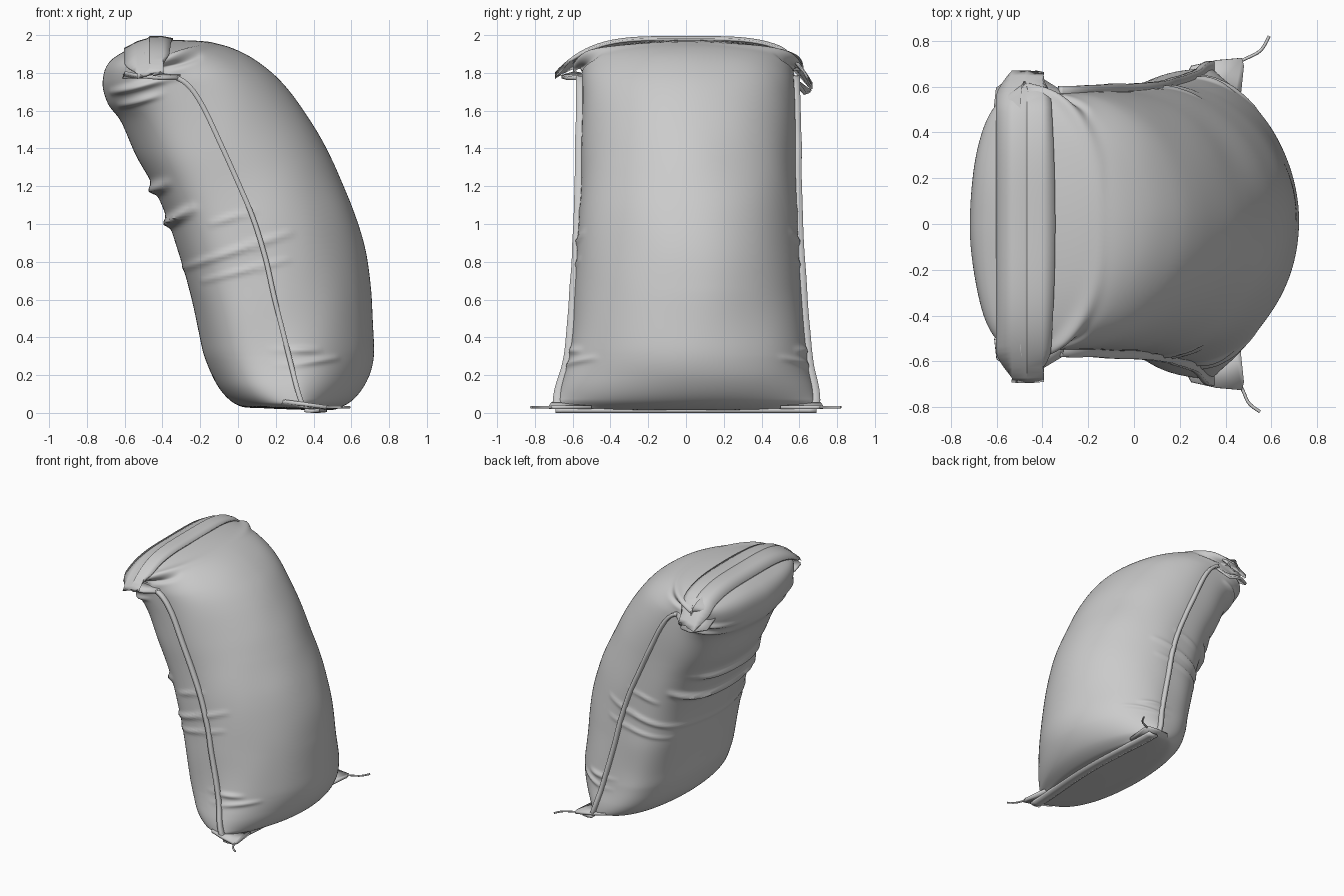
import bpy, bmesh, math
from mathutils import Vector, noise

if "Cube" in bpy.data.objects:
    bpy.data.objects.remove(bpy.data.objects["Cube"])

cloth = bpy.data.materials.new("grey cloth")
cloth.use_nodes = True
GREY = (0.6, 0.6, 0.6, 1)
cloth.diffuse_color = GREY
cloth.node_tree.nodes["Principled BSDF"].inputs["Base Color"].default_value = GREY


def finish(name, bm, thickness=0.0, angle=60):
    bmesh.ops.recalc_face_normals(bm, faces=bm.faces)
    mesh = bpy.data.meshes.new(name)
    bm.to_mesh(mesh)
    bm.free()
    ob = bpy.data.objects.new(name, mesh)
    bpy.context.collection.objects.link(ob)
    mesh.materials.append(cloth)
    if thickness:
        mod = ob.modifiers.new("thickness", "SOLIDIFY")
        mod.thickness, mod.offset = thickness, 0
    bpy.ops.object.select_all(action="DESELECT")
    ob.select_set(True)
    bpy.context.view_layer.objects.active = ob
    bpy.ops.object.shade_smooth_by_angle(angle=math.radians(angle))


def spline(keys, u):
    """Smooth interpolation through a list of equal-length tuples, u in 0..1."""
    f = u * (len(keys) - 1)
    i = min(int(f), len(keys) - 2)
    t = f - i
    p = [keys[max(0, min(len(keys) - 1, i + k))] for k in (-1, 0, 1, 2)]
    return [0.5 * (2 * b + (c - a) * t + (2 * a - 5 * b + 4 * c - d) * t * t
                   + (3 * b - a - 3 * c + d) * t ** 3) for a, b, c, d in zip(*p)]


def ribbon(name, rows, thickness, angle=60):
    """Strip of cloth through rows of points."""
    bm = bmesh.new()
    grid = [[bm.verts.new(p) for p in row] for row in rows]
    for a, b in zip(grid, grid[1:]):
        for k in range(len(a) - 1):
            bm.faces.new((a[k], a[k + 1], b[k + 1], b[k]))
    finish(name, bm, thickness, angle)


def cord(name, points, radius):
    curve = bpy.data.curves.new(name, "CURVE")
    curve.dimensions = "3D"
    curve.bevel_depth, curve.bevel_resolution = radius, 2
    curve.use_fill_caps = True
    sp = curve.splines.new("POLY")
    sp.points.add(16)
    for i, q in enumerate(sp.points):
        q.co = (*spline(points, i / 16), 1)
    curve.materials.append(cloth)
    ob = bpy.data.objects.new(name, curve)
    bpy.context.collection.objects.link(ob)


def sway(z):
    """Slight sideways drift of the filled sack above its base."""
    return 0.012 * max(0, min(1, z / 0.3))


# Sections: side seam x z, belly x z, back x z, half width
SECTIONS = [
    (.40, .02, .44, .015, .38, .015, .68), (.345, .045, .52, .02, .13, .025, .675),
    (.33, .075, .61, .07, .00, .04, .675), (.31, .14, .675, .16, -.10, .13, .665),
    (.28, .26, .715, .28, -.17, .28, .635), (.245, .40, .72, .42, -.205, .42, .615),
    (.19, .62, .705, .65, -.25, .62, .60), (.145, .82, .667, .88, -.295, .80, .585),
    (.08, 1.03, .61, 1.08, -.365, 1.0, .575), (.00, 1.22, .52, 1.28, -.45, 1.2, .57),
    (-.09, 1.42, .42, 1.48, -.54, 1.36, .567), (-.19, 1.63, .29, 1.68, -.62, 1.54, .562),
    (-.27, 1.74, .17, 1.81, -.69, 1.64, .56), (-.36, 1.79, .02, 1.91, -.715, 1.76, .56),
    (-.42, 1.81, -.17, 1.965, -.67, 1.87, .575), (-.48, 1.80, -.44, 1.975, -.50, 1.965, .61)]

# Roundness of belly and back from base to top: high pinches, low is boxy
ROUNDNESS = [(1.6, .75), (1.5, .62), (1.2, .52), (1.1, .53),
             (1.05, .57), (1.05, .6), (.92, .5), (.75, .48)]

# Creases on the sides: x z start, x z end, height, width
CREASES = [
    (-.28, .77, .27, .95, .016, .018), (-.18, .70, .26, .81, .012, .015),
    (-.14, 1.00, .08, 1.07, .012, .015), (.26, .33, .42, .33, .016, .018),
    (.28, .25, .52, .29, .014, .016), (-.45, 1.84, -.15, 1.95, .028, .02),
    (-.48, 1.80, -.22, 1.88, -.025, .02), (-.66, 1.70, -.36, 1.77, .028, .02),
    (-.62, 1.63, -.42, 1.68, .018, .018), (-.42, .98, -.24, 1.08, .035, .025),
    (-.49, 1.17, -.38, 1.21, .035, .028)]


def crease_height(p):
    h = 0.0
    for x0, z0, x1, z1, amp, wid in CREASES:
        dx, dz = x1 - x0, z1 - z0
        t = ((p.x - x0) * dx + (p.z - z0) * dz) / (dx * dx + dz * dz)
        c = max(0, min(1, t))
        dist = math.hypot(p.x - x0 - c * dx, p.z - z0 - c * dz)
        h += amp * math.exp(-(dist / wid) ** 2) * (0.35 + 0.65 * math.sin(math.pi * c))
    return h


# Stuffed body
ROUND, UP = 160, 200
bm = bmesh.new()
rings = []
for j in range(UP + 1):
    sx, sz, rx, rz, lx, lz, w = spline(SECTIONS, j / UP)
    belly, back = spline(ROUNDNESS, j / UP)
    ring = []
    for i in range(ROUND):
        a = 2 * math.pi * i / ROUND
        s = math.sin(a)
        tx, tz, k = (rx, rz, s ** belly) if s >= 0 else (lx, lz, abs(s) ** back)
        z = sz + (tz - sz) * k
        ring.append(bm.verts.new((sx + (tx - sx) * k, w * math.cos(a) + sway(z), z)))
    rings.append(ring)
for a, b in zip(rings, rings[1:]):
    for i in range(ROUND):
        n = (i + 1) % ROUND
        bm.faces.new((a[i], a[n], b[n], b[i]))
bm.faces.new(rings[0][::-1])
bm.faces.new(rings[-1])
bmesh.ops.recalc_face_normals(bm, faces=bm.faces)
bm.normal_update()
moves = []
for v in bm.verts:
    fade = max(0, min(1, (v.co.z - 0.05) / 0.15)) * max(0, min(1, (1.99 - v.co.z) / 0.1))
    moves.append(v.normal * fade * (0.008 * noise.noise(v.co * 3) + crease_height(v.co)))
for v, m in zip(bm.verts, moves):
    v.co += m
finish("sack_body", bm)

# Sewn fins and corner pieces on both sides
for side, label in ((1, "back"), (-1, "front")):
    rows = []
    for j in range(101):
        sx, sz, *_, w = spline(SECTIONS, 0.07 + j / 100 * 0.77)
        w += 0.004 * noise.noise(Vector((side * 5, 0, sz * 6)))
        rows.append([(sx, side * (w + d) + sway(sz), sz) for d in (-.03, .005, .032)])
    ribbon("side_seam_" + label, rows, 0.026, 40)

    # Flat bottom corner
    ribbon("bottom_corner_" + label, [
        [(.20, side * .60, .05), (.25, side * .69, .06)],
        [(.32, side * .55, .045), (.36, side * .715, .045)],
        [(.43, side * .50, .03), (.47, side * .725, .03)],
        [(.46, side * .50, .03), (.48, side * .69, .03)]], 0.02)

    # Loose thread end
    end = [(.55, .755, .03), (.59, .82, .03)] if side > 0 else [(.50, .78, .03), (.55, .82, .03)]
    cord("thread_" + label, [(x, side * y, z) for x, y, z in
                             [(.40, .66, .03), (.465, .71, .03)] + end], 0.007)

    # Gathered fold beside the top corner
    droop = 0.08 if side > 0 else 0.0
    ribbon("corner_fold_" + label, [
        [(-.61, side * .50, 1.78), (-.60, side * .59, 1.80 - droop)],
        [(-.50, side * .54, 1.79), (-.50, side * .66, 1.78 - droop)],
        [(-.40, side * .54, 1.79), (-.40, side * .63, 1.77 - droop)],
        [(-.30, side * .50, 1.80), (-.31, side * .575, 1.77)]], 0.018)

# Folded top band, arched from corner to corner
rows = []
for j in range(61):
    y = -0.69 + 1.355 * j / 60
    t = min(1, abs(y) / 0.69)
    z = 1.79 + 0.19 * (1 - t ** 4)
    if y > 0.5:
        z -= 1.2 * (y - 0.5) ** 1.5
    pinch = 1 - max(0, (t - 0.8) / 0.2) ** 1.5 * 0.8
    right = -.47 + (.125 - .03 * t * t) * pinch
    left = -.48 - .12 * pinch
    rows.append([(left, y, z - .055 * pinch), (-.53, y, z - .018), (-.475, y, z - .002),
                 (-.465, y, z + .008), (-.40, y, z + .008), (right, y, z - .003)])
ribbon("top_band", rows, 0.014, 35)

# Bottom closing strip
rows = []
for j in range(41):
    y = -0.69 + 1.38 * j / 40
    x = .41 + .02 * math.cos(y * 4)
    rows.append([(x - .04, y, .014), (x, y, .010), (x + .04, y, .014)])
ribbon("bottom_strip", rows, 0.02, 40)
